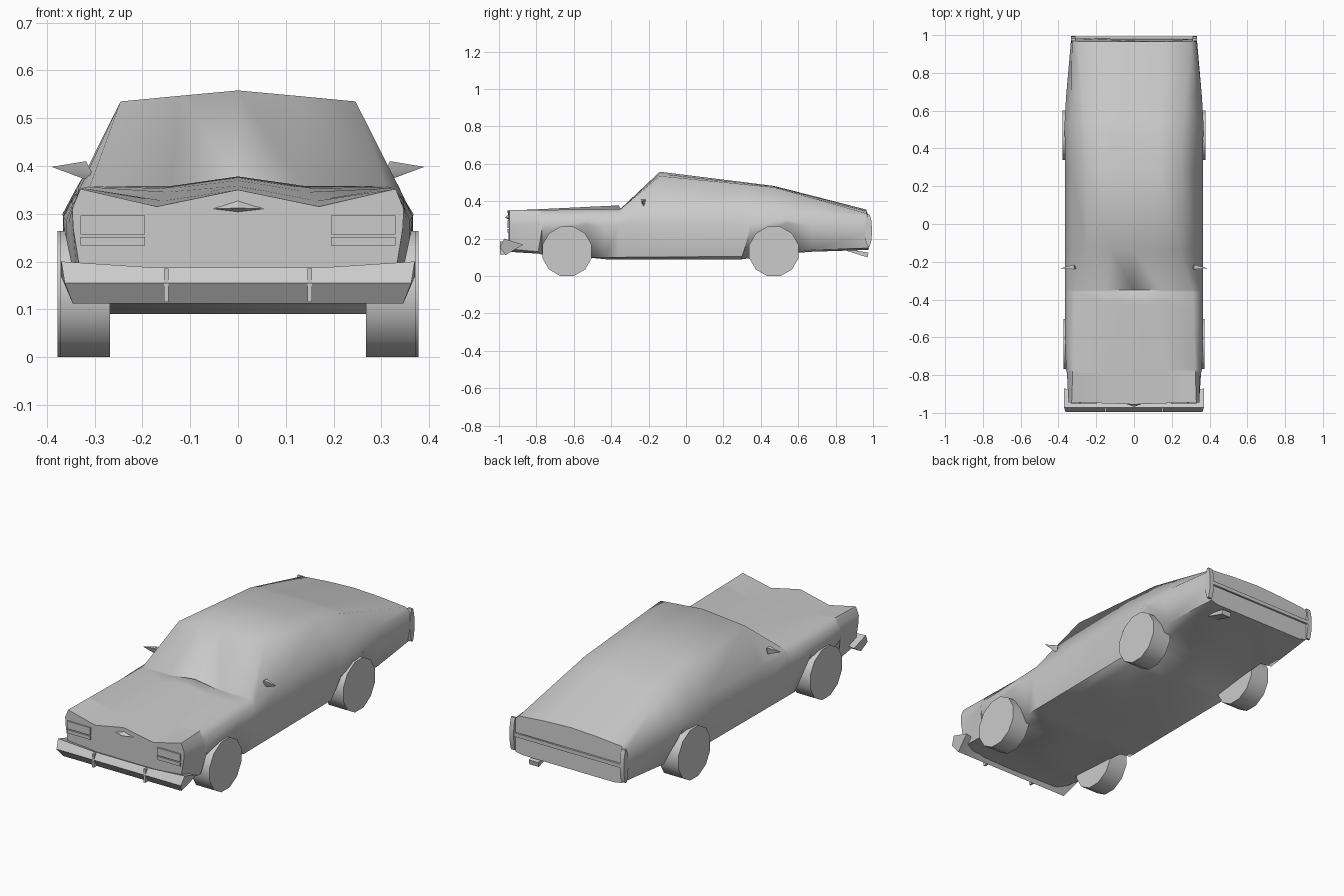
import bpy, bmesh
from math import radians
from mathutils import Matrix, Vector

if "Cube" in bpy.data.objects:
    bpy.data.objects.remove(bpy.data.objects["Cube"])


def finish(name, bm, angle=60):
    bmesh.ops.recalc_face_normals(bm, faces=bm.faces)
    me = bpy.data.meshes.new(name)
    bm.to_mesh(me)
    bm.free()
    ob = bpy.data.objects.new(name, me)
    bpy.context.collection.objects.link(ob)
    bpy.ops.object.select_all(action='DESELECT')
    ob.select_set(True)
    bpy.context.view_layer.objects.active = ob
    bpy.ops.object.shade_smooth_by_angle(angle=radians(angle))
    return ob


def loft(name, rings, angle=60):
    bm = bmesh.new()
    vs = [[bm.verts.new(p) for p in r] for r in rings]
    n = len(vs[0])
    for a, b in zip(vs, vs[1:]):
        for i in range(n):
            j = (i + 1) % n
            bm.faces.new((a[i], a[j], b[j], b[i]))
    bm.faces.new(vs[0])
    bm.faces.new(vs[-1])
    return finish(name, bm, angle)


def disc(name, loc, r, depth, sides, scale=(1, 1, 1), turn=0):
    # cylinder lying along x
    bm = bmesh.new()
    m = (Matrix.Translation(loc) @ Matrix.Diagonal((*scale, 1))
         @ Matrix.Rotation(radians(90), 4, 'Y') @ Matrix.Rotation(radians(turn), 4, 'Z'))
    bmesh.ops.create_cone(bm, cap_ends=True, segments=sides, radius1=r, radius2=r,
                          depth=depth, matrix=m)
    return finish(name, bm)


def box(name, loc, size):
    bm = bmesh.new()
    bmesh.ops.create_cube(bm, size=1, matrix=Matrix.Translation(loc) @ Matrix.Diagonal((*size, 1)))
    return finish(name, bm, 30)


def hull(name, pts):
    bm = bmesh.new()
    for p in pts:
        bm.verts.new(p)
    bmesh.ops.convex_hull(bm, input=bm.verts)
    return finish(name, bm, 30)


def sample(table, y):
    for a, b in zip(table, table[1:]):
        if a[0] <= y <= b[0]:
            t = (y - a[0]) / (b[0] - a[0])
            return [p + (q - p) * t for p, q in zip(a, b)][1:]


# body lower half: y, floor z, sill x, sill z (raised over wheels), widest x, its z
LOWER = [
    (-.945, .13, .325, .145, .345, .27),
    (-.79, .12, .335, .13, .355, .28),
    (-.77, .115, .36, .25, .36, .285),
    (-.53, .10, .365, .275, .366, .295),
    (-.43, .09, .335, .10, .366, .27),
    (.30, .09, .335, .105, .366, .27),
    (.34, .095, .365, .225, .366, .28),
    (.54, .12, .365, .285, .367, .30),
    (.67, .13, .34, .14, .36, .27),
    (.97, .14, .31, .15, .332, .24),
]
# body upper half: y, shoulder x z, edge x z, inner x z, centre z
UPPER = [
    (-.945, .347, .31, .33, .352, .17, .315, .35),
    (-.36, .347, .335, .31, .358, .14, .358, .378),
    (-.35, .347, .335, .31, .358, .14, .358, .36),
    (-.14, .335, .345, .246, .535, .12, .547, .558),
    (.47, .335, .36, .258, .475, .13, .479, .482),
    (.97, .328, .31, .30, .335, .15, .348, .355),
]
rings = []
for y in sorted({r[0] for r in LOWER} | {r[0] for r in UPPER}):
    fz, sx, sz, wx, wz = sample(LOWER, y)
    hx, hz, ex, ez, ix, iz, cz = sample(UPPER, y)
    half = [(0, fz), (.27, fz), (sx, sz), (wx, wz), (hx, hz), (ex, ez), (ix, iz), (0, cz)]
    # slightly pointed nose and bulging tail
    off = [0] * 8
    if y < -.94:
        off = [-.008, 0, 0, 0, 0, 0, -.004, -.01]
    elif y > .96:
        off = [.005, .005, .008, .02, .012, -.005, -.005, -.005]
    ring = [Vector((x, y + o, z)) for (x, z), o in zip(half, off)]
    ring += [Vector((-p.x, p.y, p.z)) for p in reversed(ring[1:-1])]
    rings.append(ring)
loft("body", rings)

# front bumper with wrap-around pointed ends
rings = []
for x in (-.37, -.17, .17, .37):
    end = abs(x) > .3
    k = (.98, .935) if end else (1, 1)
    top = .2 if end else .187
    rings.append([(x, -.972, top), (x * k[0], -.995, .155), (x * k[1], -.965, .112),
                  (x, -.87 if end else -.93, .168)])
loft("front_bumper", rings, 35)

# nose ornament opening
hull("nose_wedge", [(0, -.968, .312), (-.06, -.945, .31), (.06, -.945, .31),
                    (0, -.945, .332), (0, -.945, .303)])

for s, side in ((-1, "left"), (1, "right")):
    # wheels
    disc(f"front_wheel_{side}", (s * .32, -.636, .132), .1367, .105, 12, turn=15)
    disc(f"rear_wheel_{side}", (s * .323, .47, .132), .1367, .11, 12, turn=15)
    # headlights and lower lamps
    box(f"headlight_{side}", (s * .2625, -.947, .276), (.135, .014, .04))
    box(f"lower_lamp_{side}", (s * .2625, -.947, .242), (.135, .014, .018))
    # bumper guards
    box(f"bumper_guard_{side}", (s * .15, -.982, .15), (.01, .024, .07))
    # tail lamps
    disc(f"tail_lamp_{side}", (s * .322, .976, .243), 1, .024, 10, (1, .019, .09))
    # door mirrors
    hull(f"mirror_{side}", [(s * .305, -.235, .385), (s * .318, -.24, .41), (s * .318, -.215, .41),
                            (s * .32, -.225, .372), (s * .39, -.235, .398)])

# tail pipe
hull("tail_pipe", [(x, y, z) for x in (.18, .235)
                   for y, z in ((.86, .135), (.86, .145), (.97, .1), (.975, .125))])
# thin rear trim strip
box("rear_trim", (0, .988, .245), (.63, .01, .02))
